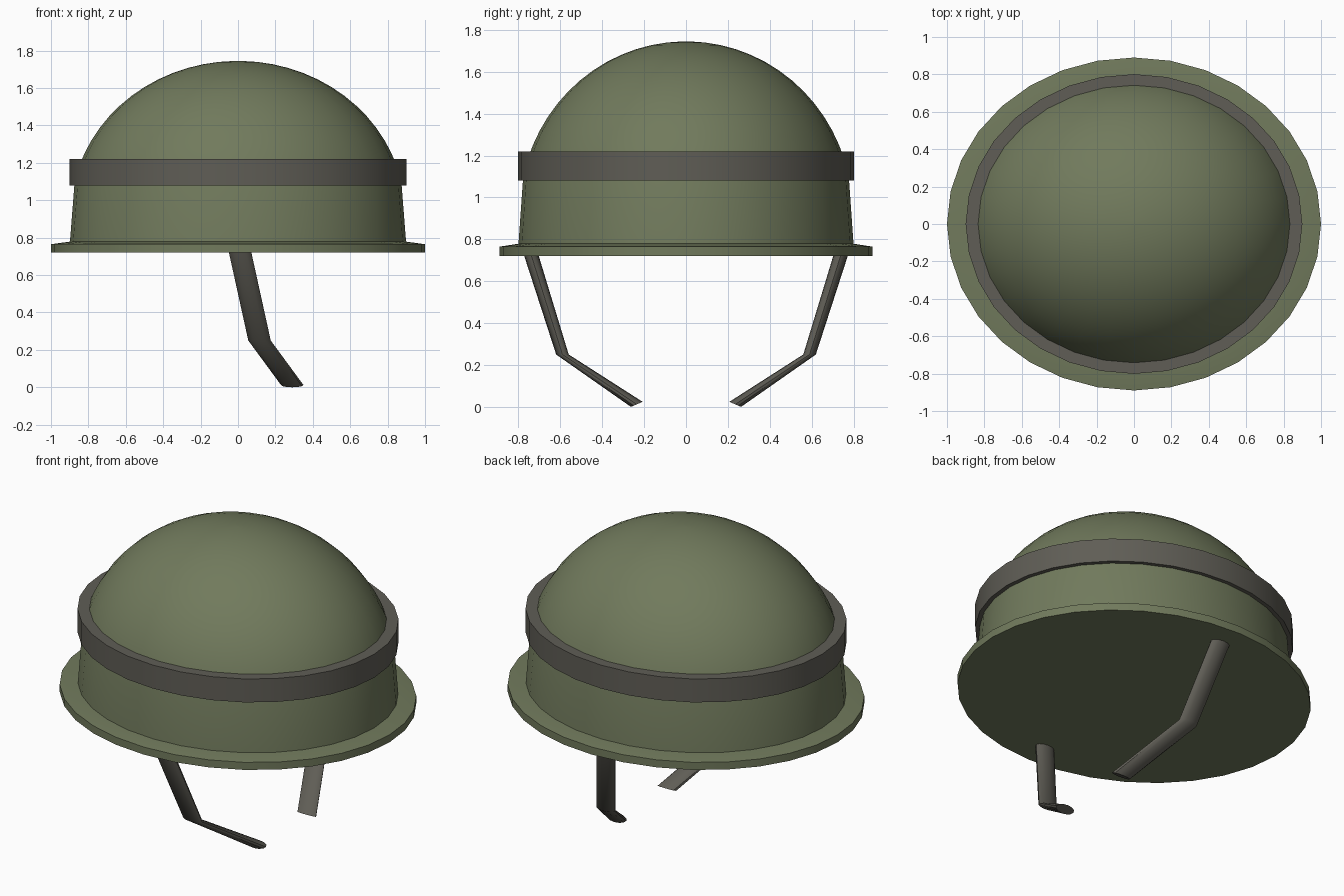
import bpy, bmesh, math
from math import sin, cos, pi, sqrt

cube = bpy.data.objects.get("Cube")
if cube:
    bpy.data.objects.remove(cube)

SIDES = 32
DEPTH = 0.89          # front-to-back squash of the oval plan


def material(name, rgb):
    m = bpy.data.materials.new(name)
    m.use_nodes = True
    m.diffuse_color = (*rgb, 1)
    m.node_tree.nodes["Principled BSDF"].inputs["Base Color"].default_value = (*rgb, 1)
    return m


olive = material("olive green", (0.165, 0.195, 0.108))
webbing = material("dark grey webbing", (0.115, 0.11, 0.092))


def finish(name, bm, mat, angle=30):
    bmesh.ops.recalc_face_normals(bm, faces=bm.faces)
    mesh = bpy.data.meshes.new(name)
    bm.to_mesh(mesh)
    bm.free()
    mesh.materials.append(mat)
    obj = bpy.data.objects.new(name, mesh)
    bpy.context.collection.objects.link(obj)
    bpy.ops.object.select_all(action="DESELECT")
    obj.select_set(True)
    bpy.context.view_layer.objects.active = obj
    bpy.ops.object.shade_smooth_by_angle(angle=math.radians(angle))
    return obj


def loft(bm, rings, closed=False):
    """Skin a list of equal rings; cap the ends unless the list loops."""
    loops = [[bm.verts.new(p) for p in ring] for ring in rings]
    n = len(loops[0])
    pairs = list(zip(loops, loops[1:]))
    if closed:
        pairs.append((loops[-1], loops[0]))
    else:
        bm.faces.new(loops[0])
        bm.faces.new(loops[-1])
    for a, b in pairs:
        for i in range(n):
            j = (i + 1) % n
            bm.faces.new((a[i], a[j], b[j], b[i]))


def oval(r, z):
    angles = [2 * pi * i / SIDES for i in range(SIDES)]
    return [(r * cos(a), r * DEPTH * sin(a), z) for a in angles]


def turned(name, profile, mat, closed=False):
    bm = bmesh.new()
    loft(bm, [oval(r, z) for r, z in profile], closed)
    return finish(name, bm, mat)


# Shell: gently tapered wall running into a rounded crown
WALL_TOP, CENTRE, TOP = 1.10, 0.93, 1.745
HEIGHT = TOP - CENTRE
start = math.asin((WALL_TOP - CENTRE) / HEIGHT)
shell = [(0.90, 0.76)]
for i in range(15):
    t = start + (pi / 2 - start) * i / 14.2
    shell.append((0.893 * cos(t), CENTRE + HEIGHT * sin(t)))
turned("helmet_shell", shell, olive)

# Brim: thin oval plate, closed underneath, sloping up to the wall
turned("brim", [(1.0, 0.72), (1.0, 0.765), (0.89, 0.78)], olive)

# Band around the shell
turned("helmet_band", [(0.80, 1.08), (0.90, 1.08), (0.90, 1.22), (0.80, 1.22)],
       webbing, closed=True)

# Chin straps, mirrored front to back: x, y, z and half thickness
PATH = [(0.005, 0.747, 0.75, 0.035), (0.115, 0.59, 0.25, 0.03), (0.29, 0.235, 0.012, 0.028)]


def strap(name, side):
    rings = []
    for k, (x, y, z, half) in enumerate(PATH):
        tilt = 0.012 if k == 2 else 0
        rings.append([(x + 0.06 * cos(a), side * (y + half * sin(a)), z - tilt * sin(a))
                      for a in [2 * pi * i / 12 for i in range(12)]])
    bm = bmesh.new()
    loft(bm, rings)
    return finish(name, bm, webbing, 40)


strap("front_chin_strap", -1)
strap("back_chin_strap", 1)
